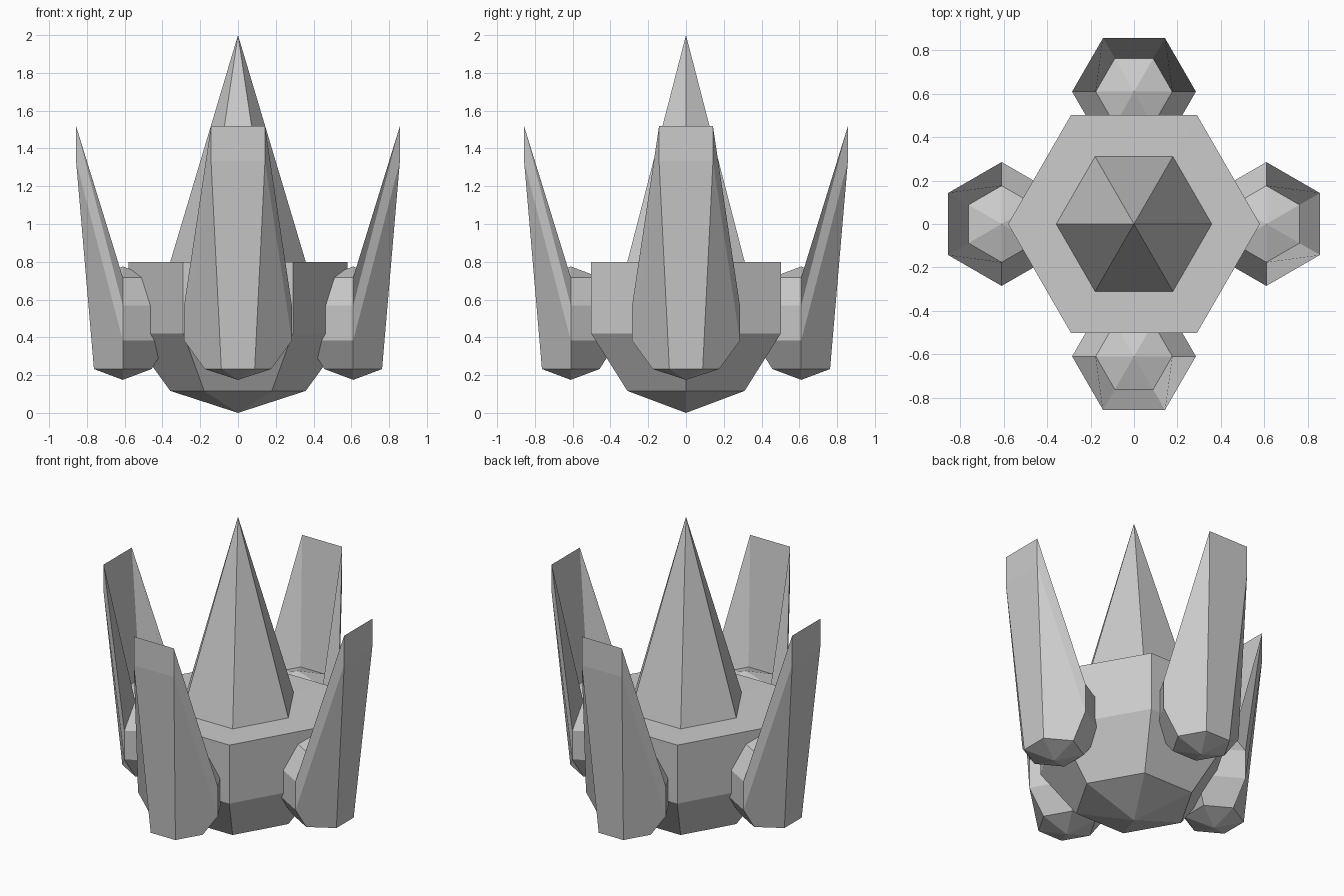
import bpy
from math import sin, cos, pi

if "Cube" in bpy.data.objects:
    bpy.data.objects.remove(bpy.data.objects["Cube"])

SEG, RINGS = 6, 5


def faceted_ball(name, r, cz, reshape):
    """Six-sided ball resting on a point; reshape(x, y, z, ring) moves its points."""
    verts = [reshape(0, 0, cz - r, 0)]
    for k in range(1, RINGS):
        a = pi * k / RINGS
        for i in range(SEG):
            t = 2 * pi * i / SEG
            verts.append(reshape(r * sin(a) * cos(t), r * sin(a) * sin(t), cz - r * cos(a), k))
    verts.append(reshape(0, 0, cz + r, RINGS))
    top = len(verts) - 1
    faces = []
    for i in range(SEG):
        j = (i + 1) % SEG
        faces.append((0, 1 + j, 1 + i))
        for k in range(RINGS - 2):
            b = 1 + k * SEG
            faces.append((b + i, b + j, b + SEG + j, b + SEG + i))
        b = top - SEG
        faces.append((b + i, b + j, top))
    mesh = bpy.data.meshes.new(name)
    mesh.from_pydata(verts, [], faces)
    mesh.update()
    ob = bpy.data.objects.new(name, mesh)
    bpy.context.collection.objects.link(ob)
    return ob


# Core: upper ring lowered to a flat shoulder, top pole pulled into a spire
def core_shape(x, y, z, k):
    if k == 4:
        z = 0.80
    elif k == 5:
        z = 2.0
    return x, y, z


# Pod: the outward side of the two middle rings is pulled up into a fin
def pod_shape(x, y, z, k):
    if k in (2, 3) and y < -0.1:
        z += 0.95
    return x, y - 0.61, z


faceted_ball("core_spire", 0.61, 0.61, core_shape)

# Four pods around the core
for i, side in enumerate(("front", "right", "back", "left")):
    pod = faceted_ball(side + "_fin_pod", 0.30, 0.475, pod_shape)
    pod.rotation_euler.z = i * pi / 2
